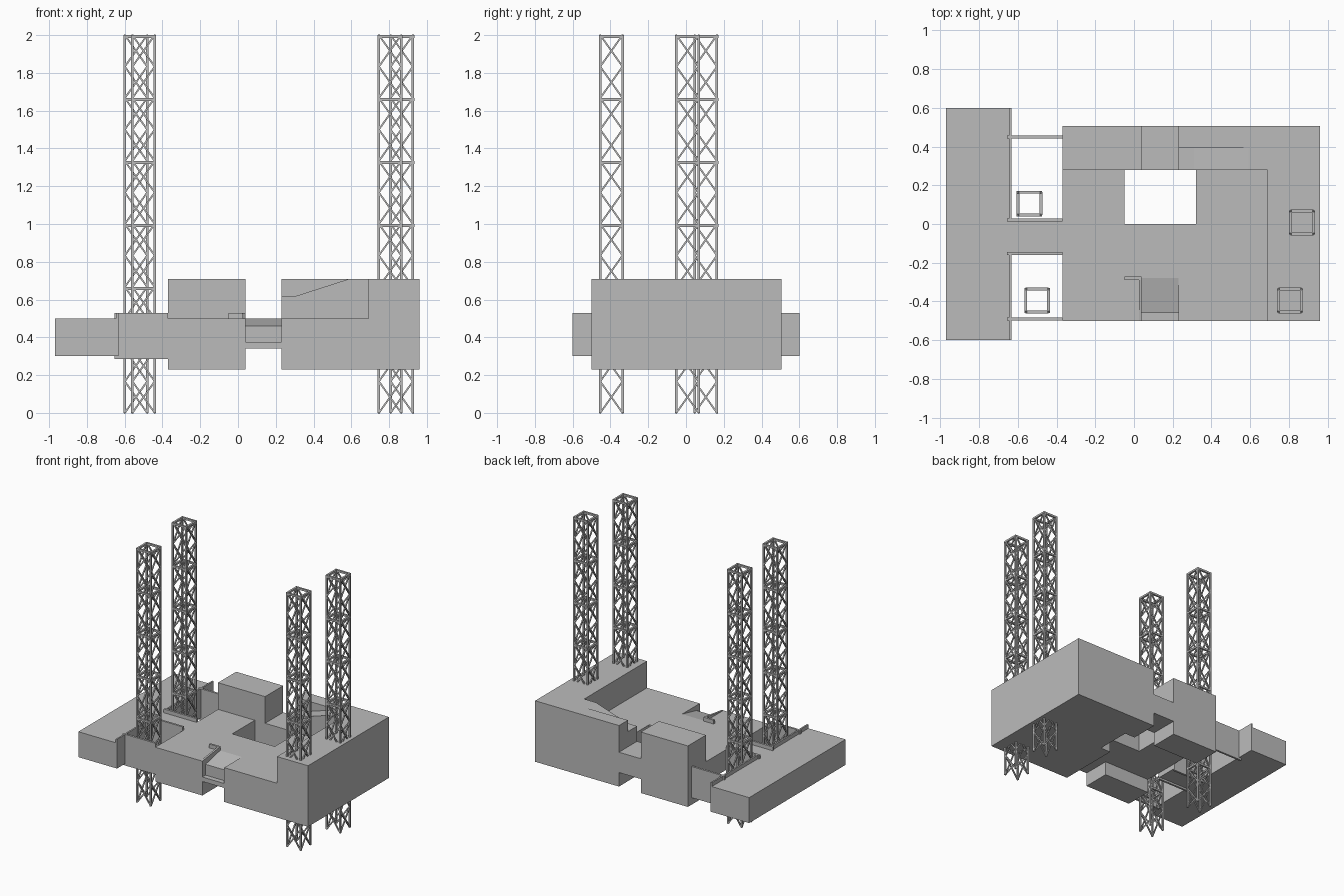
import bpy, bmesh
from mathutils import Vector

cube = bpy.data.objects.get("Cube")
if cube:
    bpy.data.objects.remove(cube, do_unlink=True)

grey = bpy.data.materials.new("plain grey")
grey.use_nodes = True
grey.diffuse_color = (0.5, 0.5, 0.5, 1)
grey.node_tree.nodes["Principled BSDF"].inputs["Base Color"].default_value = (0.5, 0.5, 0.5, 1)


def finish(name, bm):
    bmesh.ops.recalc_face_normals(bm, faces=bm.faces)
    mesh = bpy.data.meshes.new(name)
    bm.to_mesh(mesh)
    bm.free()
    mesh.materials.append(grey)
    ob = bpy.data.objects.new(name, mesh)
    bpy.context.collection.objects.link(ob)
    return ob


def box(name, x, y, z):
    bm = bmesh.new()
    bmesh.ops.create_cube(bm, size=1)
    for v in bm.verts:
        v.co = [a + (b - a) * (c + 0.5) for (a, b), c in zip((x, y, z), v.co)]
    return finish(name, bm)


def prism(name, profile, axis, lo, hi):
    """Extrude a 2D profile along x (profile is y,z) or y (profile is x,z)."""
    bm = bmesh.new()
    place = (lambda p: (lo, p[0], p[1])) if axis == "x" else (lambda p: (p[0], lo, p[1]))
    face = bm.faces.new([bm.verts.new(place(p)) for p in profile])
    geom = bmesh.ops.extrude_face_region(bm, geom=[face])["geom"]
    shift = Vector((hi - lo, 0, 0)) if axis == "x" else Vector((0, hi - lo, 0))
    bmesh.ops.translate(bm, vec=shift, verts=[g for g in geom if isinstance(g, bmesh.types.BMVert)])
    return finish(name, bm)


def bar(bm, a, b, w):
    """Square bar between two points."""
    a, b = Vector(a), Vector(b)
    d = b - a
    m = d.to_track_quat("Z", "Y").to_matrix().to_4x4()
    m.translation = (a + b) / 2
    made = bmesh.ops.create_cube(bm, size=1)["verts"]
    for v in made:
        v.co = m @ Vector((v.co.x * w, v.co.y * w, v.co.z * d.length))


# Hull blocks
BASE, DECK, ROOF = 0.23, 0.5, 0.71
box("end_hull", (0.69, 0.96), (-0.5, 0.505), (BASE, ROOF))
box("front_hull", (0.23, 0.69), (-0.5, 0), (BASE, DECK))
box("inner_hull", (0.32, 0.69), (0, 0.28), (BASE, DECK))
box("front_side_hull", (-0.37, 0.04), (-0.5, -0.28), (BASE, DECK))
box("back_block", (-0.37, 0.04), (0.28, 0.505), (BASE, ROOF))
box("back_wall_hull", (0.23, 0.69), (0.395, 0.505), (BASE, ROOF))
prism("ramp_hull", [(0.23, BASE), (0.69, BASE), (0.69, ROOF), (0.59, ROOF), (0.31, 0.62), (0.23, 0.62)],
      "y", 0.28, 0.395)

# Deck around the open well
box("middle_deck", (-0.37, 0.23), (-0.28, 0), (0.34, DECK))
box("well_side_deck", (-0.37, -0.05), (0, 0.28), (0.34, DECK))
box("back_link", (0.04, 0.23), (0.28, 0.505), (0.34, DECK))
prism("sloped_deck", [(-0.28, 0.34), (-0.28, DECK), (-0.46, 0.46), (-0.46, 0.375), (-0.5, 0.375), (-0.5, 0.34)],
      "x", 0.04, 0.23)

# Side pontoon and its bridge
box("side_pontoon", (-0.97, -0.645), (-0.6, 0.6), (0.30, DECK))
box("bridge", (-0.645, -0.37), (-0.15, 0.02), (0.30, DECK))
for name, y0, y1 in (("front", -0.6, -0.15), ("back", 0.02, 0.6)):
    box(name + "_pontoon_wall", (-0.645, -0.633), (y0, y1), (0.30, 0.53))
for i, y in enumerate((-0.49, -0.152, 0.02, 0.45)):
    box(f"slot_wall_{i + 1}", (-0.655, -0.37), (y - 0.008, y + 0.008), (0.285, 0.53))

# Low rail on the deck
box("deck_rail", (-0.05, 0.04), (-0.288, -0.272), (DECK, 0.53))
prism("deck_rail_return", [(-0.28, DECK), (-0.28, 0.53), (-0.5, DECK)], "x", 0.025, 0.04)

# Lattice legs
SIZE, BAYS, HEIGHT = 0.118, 6, 2.0
CORNERS = [(-1, -1), (1, -1), (1, 1), (-1, 1)]


def lattice_leg(name, cx, cy):
    bm = bmesh.new()
    pts = [(cx + a * SIZE / 2, cy + b * SIZE / 2) for a, b in CORNERS]
    step = HEIGHT / BAYS
    for i, p in enumerate(pts):
        q = pts[(i + 1) % 4]
        bar(bm, (*p, 0), (*p, HEIGHT), 0.013)
        for k in range(BAYS):
            top = (k + 1) * step - 0.008
            bar(bm, (*p, top), (*q, top), 0.015)
            for h in range(2):
                z0 = (k + h / 2) * step
                z1 = z0 + step / 2
                bar(bm, (*p, z0), (*q, z1), 0.009)
                bar(bm, (*q, z0), (*p, z1), 0.009)
    finish(name, bm)


lattice_leg("back_right_leg", -0.54, 0.105)
lattice_leg("front_right_leg", -0.5, -0.395)
lattice_leg("back_left_leg", 0.867, 0.008)
lattice_leg("front_left_leg", 0.805, -0.395)
